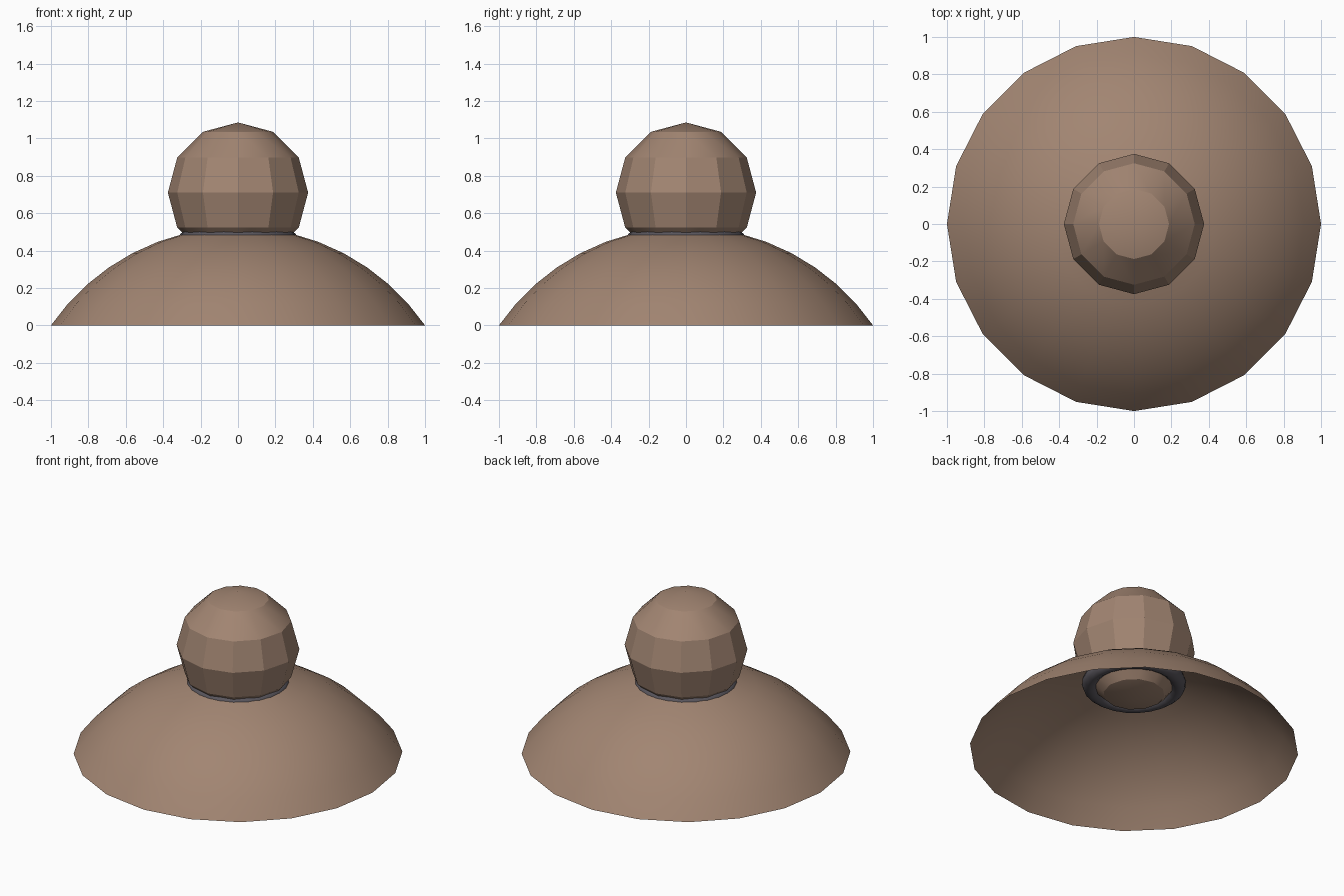
import bpy
import bmesh
from math import radians, sin, cos, sqrt, asin, tau

cube = bpy.data.objects.get("Cube")
if cube:
    bpy.data.objects.remove(cube, do_unlink=True)


def make_material(name, colour):
    mat = bpy.data.materials.new(name)
    mat.use_nodes = True
    mat.diffuse_color = (*colour, 1)
    mat.node_tree.nodes["Principled BSDF"].inputs["Base Color"].default_value = (*colour, 1)
    return mat


def finish(obj, name, mat, angle):
    obj.name = name
    obj.data.name = name
    obj.data.materials.append(mat)
    bpy.ops.object.select_all(action="DESELECT")
    obj.select_set(True)
    bpy.context.view_layer.objects.active = obj
    bpy.ops.object.shade_smooth_by_angle(angle=radians(angle))


brown = make_material("warm brown", (0.36, 0.235, 0.168))
grey = make_material("dark grey", (0.10, 0.092, 0.108))

# Open shallow dome: a spherical cap swept around the axis, with a central hole
SIDES, RINGS, APEX = 20, 6, 0.525
radius = (1 + APEX ** 2) / (2 * APEX)
centre_z = APEX - radius
rim_angle, hole_angle = asin(1 / radius), asin(0.29 / radius)
bm = bmesh.new()
rings = []
for i in range(RINGS + 1):
    a = rim_angle + (hole_angle - rim_angle) * i / RINGS
    r, z = radius * sin(a), centre_z + radius * cos(a)
    rings.append([bm.verts.new((r * cos(tau * k / SIDES), r * sin(tau * k / SIDES), z))
                  for k in range(SIDES)])
for low, high in zip(rings, rings[1:]):
    for k in range(SIDES):
        n = (k + 1) % SIDES
        bm.faces.new((low[k], low[n], high[n], high[k]))
mesh = bpy.data.meshes.new("dome")
bm.to_mesh(mesh)
bm.free()
dome = bpy.data.objects.new("dome", mesh)
bpy.context.collection.objects.link(dome)
finish(dome, "dome", brown, 30)

# Faceted ball sitting in the hole
bpy.ops.mesh.primitive_uv_sphere_add(segments=12, ring_count=6, radius=0.375,
                                     location=(0, 0, 0.71))
finish(bpy.context.object, "ball", brown, 25)

# Collar around the hole
bpy.ops.mesh.primitive_torus_add(major_segments=24, minor_segments=10, major_radius=0.27,
                                 minor_radius=0.047, location=(0, 0, 0.462))
finish(bpy.context.object, "collar", grey, 40)
